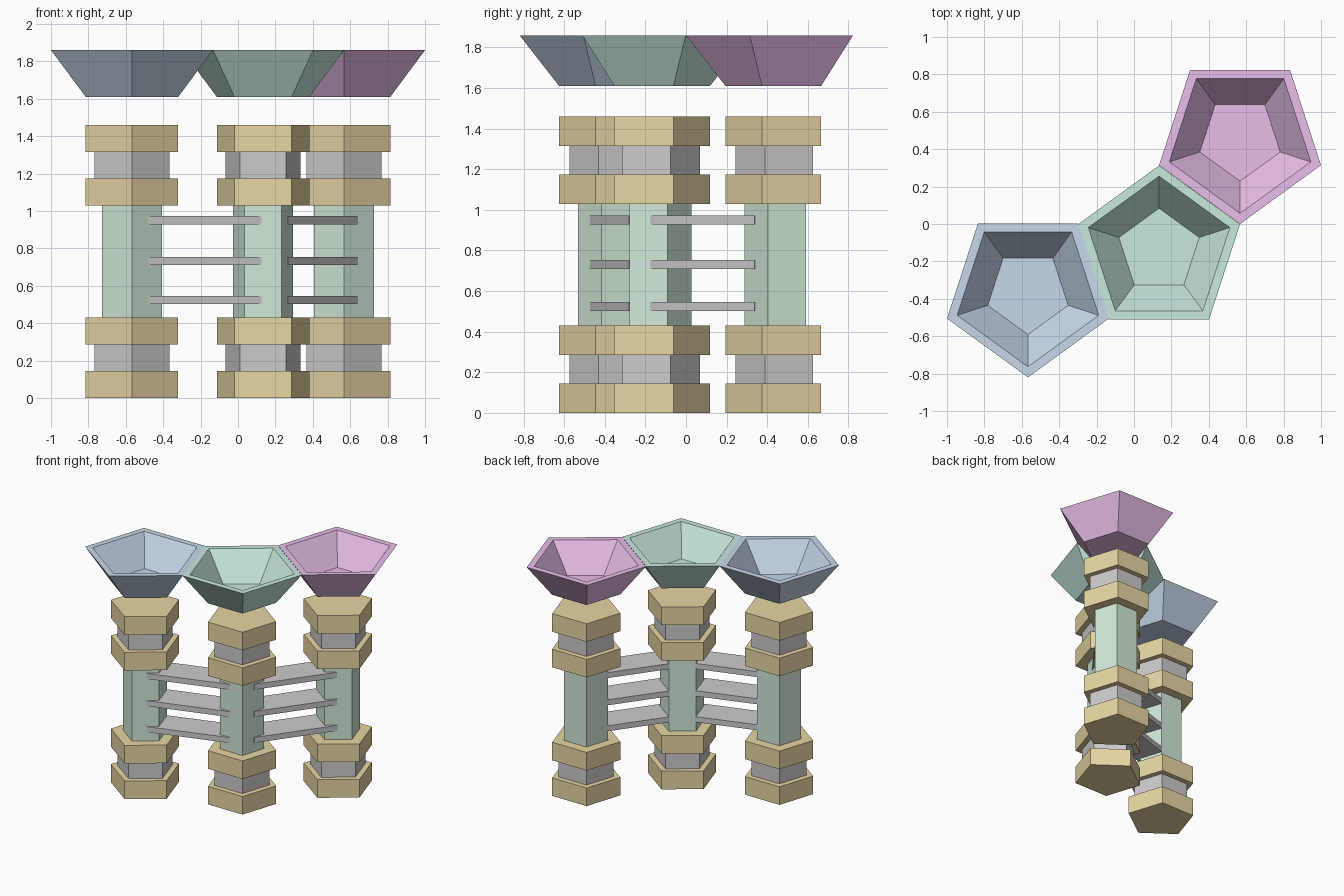
import bpy, bmesh
from math import radians, cos, sin, pi
from mathutils import Matrix, Vector

if "Cube" in bpy.data.objects:
    bpy.data.objects.remove(bpy.data.objects["Cube"])


def material(name, rgb):
    m = bpy.data.materials.new(name)
    m.diffuse_color = (*rgb, 1)
    m.use_nodes = True
    m.node_tree.nodes["Principled BSDF"].inputs["Base Color"].default_value = m.diffuse_color
    return m


GOLD = material("gold", (0.80, 0.67, 0.37))
GREEN = material("pale_green", (0.64, 0.82, 0.68))
BLUE = material("blue", (0.57, 0.68, 0.82))
TEAL = material("teal", (0.58, 0.82, 0.74))
PINK = material("pink", (0.81, 0.52, 0.82))


def finish(bm, name, mat):
    bmesh.ops.recalc_face_normals(bm, faces=bm.faces)
    me = bpy.data.meshes.new(name)
    bm.to_mesh(me)
    bm.free()
    if mat:
        me.materials.append(mat)
    ob = bpy.data.objects.new(name, me)
    bpy.context.collection.objects.link(ob)
    return ob


def pentagon_loft(name, centre, turn, profile, mat=None):
    """Five-sided body through (radius, height) points, closed at both ends."""
    bm = bmesh.new()
    rings = []
    for r, z in profile:
        angles = [radians(turn) + i * 2 * pi / 5 for i in range(5)]
        rings.append([bm.verts.new((centre[0] + r * cos(a), centre[1] + r * sin(a), z))
                      for a in angles])
    for a, b in zip(rings, rings[1:]):
        for i in range(5):
            j = (i + 1) % 5
            bm.faces.new((a[i], a[j], b[j], b[i]))
    bm.faces.new(rings[0])
    bm.faces.new(rings[-1])
    return finish(bm, name, mat)


def shelf(name, p, q, z):
    """Flat slat joining two columns, slightly wider toward the front."""
    p, q = Vector(p), Vector(q)
    d = (q - p).normalized()
    side = Vector((d.y, -d.x))
    mid = (p + q) / 2 + side * 0.015
    length = (q - p).length - 0.10
    bm = bmesh.new()
    bmesh.ops.create_cube(bm, size=1)
    bmesh.ops.scale(bm, vec=(length, 0.23, 0.044), verts=bm.verts)
    bmesh.ops.rotate(bm, cent=(0, 0, 0), verts=bm.verts,
                     matrix=Matrix.Rotation(-Vector((1, 0)).angle_signed(d), 3, 'Z'))
    bmesh.ops.translate(bm, vec=(mid.x, mid.y, z), verts=bm.verts)
    return finish(bm, name, None)


R = 0.455
towers = [
    ("left", (-0.567, -0.365), -90, BLUE),
    ("middle", (0.134, -0.142), 90, TEAL),
    ("right", (0.567, 0.455), -90, PINK),
]

for side, c, turn, colour in towers:
    # gold collars
    for n, z in enumerate((0, 0.285, 1.03, 1.315)):
        pentagon_loft(f"{side}_collar_{n + 1}", c, turn,
                      [(0.26, z), (0.26, z + 0.145)], GOLD)
    # grey necks between collars
    for n, z in enumerate((0.145, 1.175)):
        pentagon_loft(f"{side}_neck_{n + 1}", c, turn,
                      [(0.21, z), (0.21, z + 0.14)])
    # green shaft
    pentagon_loft(f"{side}_shaft", c, turn, [(0.168, 0.43), (0.168, 1.03)], GREEN)
    # open bowl floating above the column
    pentagon_loft(f"{side}_bowl", c, turn,
                  [(0.26, 1.61), (R, 1.86), (0.398, 1.86), (0.226, 1.64)], colour)

# three slats between each neighbouring pair of columns
for a, b in zip(towers, towers[1:]):
    for n, z in enumerate((0.524, 0.732, 0.95)):
        shelf(f"{a[0]}_{b[0]}_slat_{n + 1}", a[1], b[1], z)
